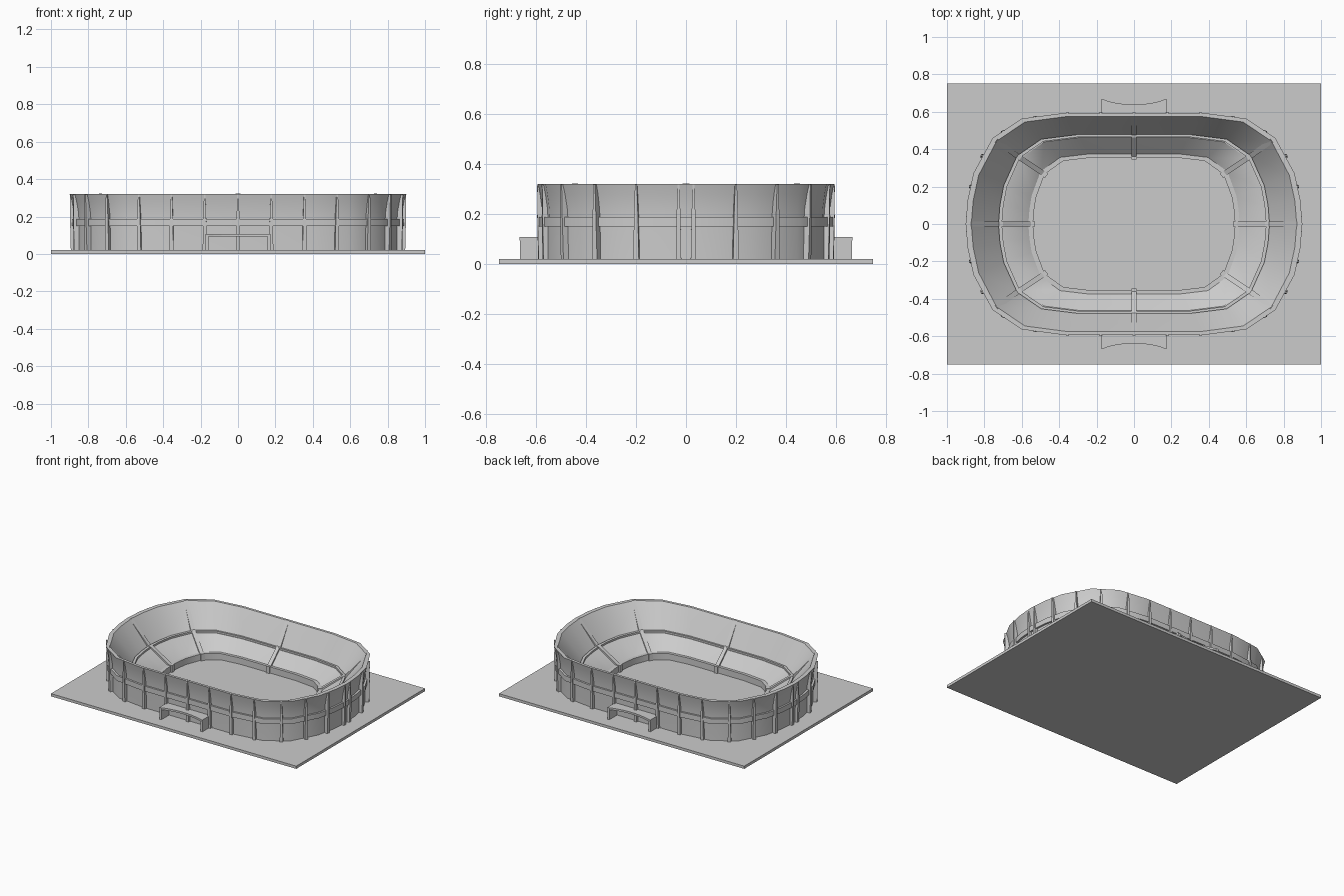
import bpy, bmesh, math
from mathutils import Vector

if "Cube" in bpy.data.objects:
    bpy.data.objects.remove(bpy.data.objects["Cube"])

# Normalised plan outline (one quadrant): outer wall and inner pitch edge
OUTER = [(1, 0), (.988, .22), (.953, .46), (.84, .775), (.667, .95), (.42, 1)]
INNER = [(1, 0), (.99, .2), (.97, .40), (.885, .75), (.70, .95), (.42, 1)]


def quadrant(a, b):
    k = max(0, min(1, (.9 - a) / .35))
    return [Vector((a * (p[0] + (q[0] - p[0]) * k), b * (p[1] + (q[1] - p[1]) * k)))
            for p, q in zip(OUTER, INNER)]


def outline(a, b):
    q = quadrant(a, b)
    half = q + [Vector((-p.x, p.y)) for p in reversed(q)]
    return half + [Vector((p.x, -p.y)) for p in reversed(half[1:-1])]


def finish(name, bm, smooth=False):
    bmesh.ops.recalc_face_normals(bm, faces=bm.faces)
    me = bpy.data.meshes.new(name)
    bm.to_mesh(me)
    bm.free()
    ob = bpy.data.objects.new(name, me)
    bpy.context.collection.objects.link(ob)
    if smooth:
        bpy.ops.object.select_all(action='DESELECT')
        ob.select_set(True)
        bpy.context.view_layer.objects.active = ob
        bpy.ops.object.shade_smooth_by_angle(angle=math.radians(35))
    return ob


def loft(bm, sections, closed=False):
    """Bridge equal-length vertex loops; cap the ends unless closed."""
    rows = [[bm.verts.new(p) for p in s] for s in sections]
    n = len(rows[0])
    for i in range(len(rows) if closed else len(rows) - 1):
        r, s = rows[i], rows[(i + 1) % len(rows)]
        for j in range(n):
            bm.faces.new((r[j], r[(j + 1) % n], s[(j + 1) % n], s[j]))
    if not closed:
        bm.faces.new(rows[0])
        bm.faces.new(rows[-1])


def ring(name, profile):
    """Closed (a, b, z) profile swept round the stadium plan."""
    bm = bmesh.new()
    loft(bm, [[(p.x, p.y, z) for p in outline(a, b)] for a, b, z in profile], True)
    return finish(name, bm, True)


def box(bm, x0, x1, y0, y1, z0, z1):
    loft(bm, [[(x0, y0, z), (x1, y0, z), (x1, y1, z), (x0, y1, z)] for z in (z0, z1)])


# Ground slab
bm = bmesh.new()
box(bm, -1, 1, -.75, .75, 0, .02)
finish("ground_slab", bm)

# Outer wall and two-tier seating bowl
ring("stadium_bowl", [
    (.878, .575, .015), (.878, .575, .17), (.88, .577, .22), (.89, .585, .28),
    (.9, .593, .32), (.87, .574, .32), (.725, .477, .15), (.70, .462, .15),
    (.56, .37, .06), (.56, .37, .015)])

# Outside band, tier rail and pitch-side wall
ring("outer_band", [(.87, .567, .15), (.892, .589, .15), (.892, .589, .188), (.87, .567, .188)])
ring("tier_rail", [(.725, .478, .14), (.725, .478, .163), (.706, .465, .163), (.706, .465, .14)])
ring("pitch_wall", [(.565, .375, .015), (.565, .375, .066), (.54, .355, .066), (.54, .355, .015)])

# Aisle ribs running down the bowl: ends, diagonals and long sides
path = [(.872, .576, .322), (.722, .476, .166), (.70, .462, .162), (.55, .362, .07), (.528, .344, .07)]
bm = bmesh.new()
for kind in ("end", "diagonal", "side"):
    for sx in (1, -1):
        for sy in (1, -1):
            if (kind == "end" and sy < 0) or (kind == "side" and sx < 0):
                continue
            pts = []
            for a, b, z in path:
                p = {"end": Vector((a, 0)), "side": Vector((0, b)),
                     "diagonal": quadrant(a, b)[3]}[kind]
                pts.append(Vector((p.x * sx, p.y * sy, z)))
            d = (pts[0] - pts[-1]).to_2d().normalized()
            side = Vector((-d.y, d.x, 0)) * .014
            secs = []
            for i, p in enumerate(pts):
                low = Vector((p.x, p.y, .015 if i > 2 else p.z - .03))
                secs.append([p - side, p + side, low + side, low - side])
            loft(bm, secs)
finish("aisle_ribs", bm)

# Tapered facade columns around the wall
spots = [(0, .59), (.178, .59), (.356, .59), (.53, .571), (.70, .495),
         (.812, .365), (.875, .2), (.892, .03)]
bm = bmesh.new()
for x, y in spots:
    for sx in ((1, -1) if x else (1,)):
        for sy in (1, -1):
            n = Vector(((x / .9) ** 2.3 / .9, (y / .59) ** 2.3 / .59, 0)).normalized()
            n = Vector((n.x * sx, n.y * sy, 0))
            t = Vector((-n.y, n.x, 0))
            c = Vector((x * sx, y * sy, 0))
            secs = []
            for z, w, back, front in ((.02, .011, -.025, .002), (.19, .008, -.025, .006),
                                      (.25, .006, -.02, .005), (.318, .004, -.012, .007)):
                o = c + Vector((0, 0, z))
                secs.append([o + n * back - t * w, o + n * front - t * w,
                             o + n * front + t * w, o + n * back + t * w])
            loft(bm, secs)
finish("facade_columns", bm)

# Entrance porches front and back: curved canopy on two side walls
for name, s in (("front", -1), ("back", 1)):
    bm = bmesh.new()
    secs = []
    for i in range(9):
        x = -.175 + .35 * i / 8
        y = .638 + .03 * (x / .175) ** 2
        secs.append([(x, s * .57, .093), (x, s * y, .093), (x, s * y, .107), (x, s * .57, .107)])
    loft(bm, secs)
    for x in (-.167, .167):
        box(bm, x - .008, x + .008, s * .57, s * .666, .015, .1)
    finish(name + "_entrance_porch", bm)
